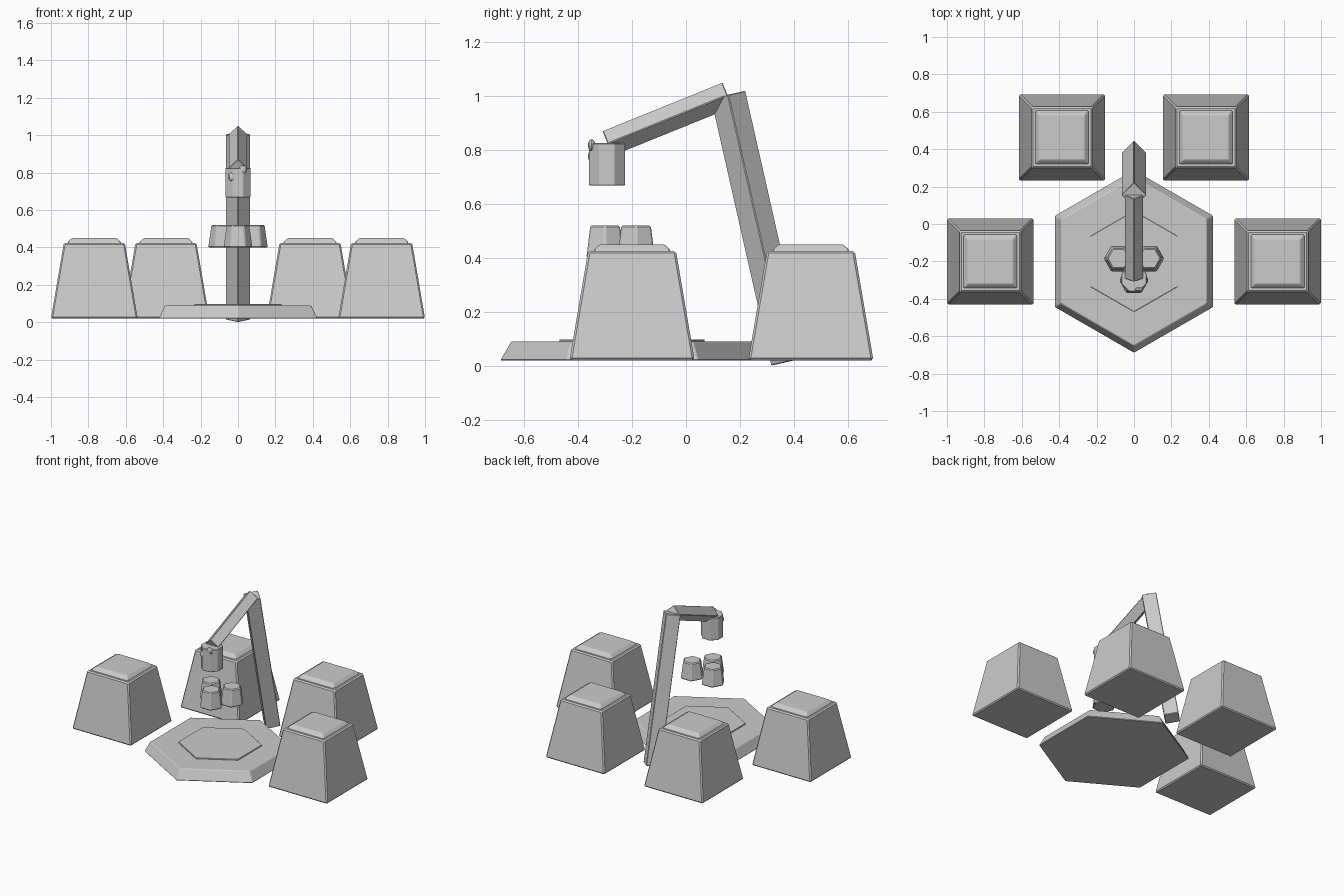
import bpy, bmesh, math
from mathutils import Vector, Matrix

if "Cube" in bpy.data.objects:
    bpy.data.objects.remove(bpy.data.objects["Cube"])


def loft(name, sides, rings, loc, turn=0.0, bevel=0.0, rot=None):
    """Stack of regular polygons; rings are (height, circumradius)."""
    bm = bmesh.new()
    loops = []
    for z, r in rings:
        loops.append([bm.verts.new((r * math.cos(turn + math.tau * i / sides),
                                    r * math.sin(turn + math.tau * i / sides), z))
                      for i in range(sides)])
    for a, b in zip(loops, loops[1:]):
        for i in range(sides):
            j = (i + 1) % sides
            bm.faces.new((a[i], a[j], b[j], b[i]))
    bm.faces.new(loops[0][::-1])
    bm.faces.new(loops[-1])
    me = bpy.data.meshes.new(name)
    bm.to_mesh(me)
    bm.free()
    ob = bpy.data.objects.new(name, me)
    bpy.context.collection.objects.link(ob)
    ob.matrix_world = Matrix.Translation(loc) @ (rot or Matrix.Identity(4))
    if bevel:
        mod = ob.modifiers.new("bevel", 'BEVEL')
        mod.width = bevel
        mod.segments = 1
    return ob


def beam(name, start, end, half_diagonal):
    """Square beam standing on its edge, in the x = 0 plane."""
    start, end = Vector(start), Vector(end)
    w = (end - start).normalized()
    u = Vector((1, 0, 0))
    v = w.cross(u)
    rot = Matrix((u, v, w)).transposed().to_4x4()
    return loft(name, 4, [(0, half_diagonal), ((end - start).length, half_diagonal)],
                start, rot=rot, bevel=0.003)


SQ = math.sqrt(2)
CY = -0.2

# Hexagonal table slab with a thin inlay
loft("table_base", 6, [(0.02, 0.49), (0.09, 0.45)], (0, CY, 0), math.pi / 6, 0.004)
loft("table_inlay", 6, [(0.085, 0.27), (0.097, 0.27)], (0, CY, 0), math.pi / 6, 0.002)

# Four tapered stools with cushions
for i, (x, y) in enumerate([(-0.768, CY), (0.768, CY), (-0.385, 0.463), (0.385, 0.463)]):
    loft(f"stool_{i}", 4, [(0.02, 0.232 * SQ), (0.425, 0.163 * SQ)],
         (x, y, 0), math.pi / 4, 0.008)
    loft(f"stool_cushion_{i}", 4, [(0.415, 0.143 * SQ), (0.428, 0.143 * SQ), (0.45, 0.12 * SQ)],
         (x, y, 0), math.pi / 4, 0.004)

# Three cups hovering over the table
for i, (x, y) in enumerate([(-0.082, -0.185), (0.082, -0.185), (0, -0.3)]):
    loft(f"cup_{i}", 6, [(0.4, 0.08), (0.52, 0.063)], (x, y, 0), 0, 0.006)

# Leaning post and sloping arm
beam("lamp_post", (0, 0.38, 0.015), (0, 0.156, 1.005), 0.067)
beam("lamp_arm", (0, 0.154, 1.004), (0, -0.291, 0.824), 0.051)

# Lamp head with two knobs on the front
loft("lamp_head", 8, [(0.668, 0.073), (0.826, 0.073)], (0, -0.293, 0), math.pi / 8, 0.003)
for i, (x, z) in enumerate([(-0.03, 0.777), (0.026, 0.817)]):
    bpy.ops.mesh.primitive_uv_sphere_add(segments=8, ring_count=6, radius=0.023,
                                         location=(x, -0.35, z))
    knob = bpy.context.object
    knob.name = f"lamp_knob_{i}"
    knob.scale = (1, 0.6, 1)
